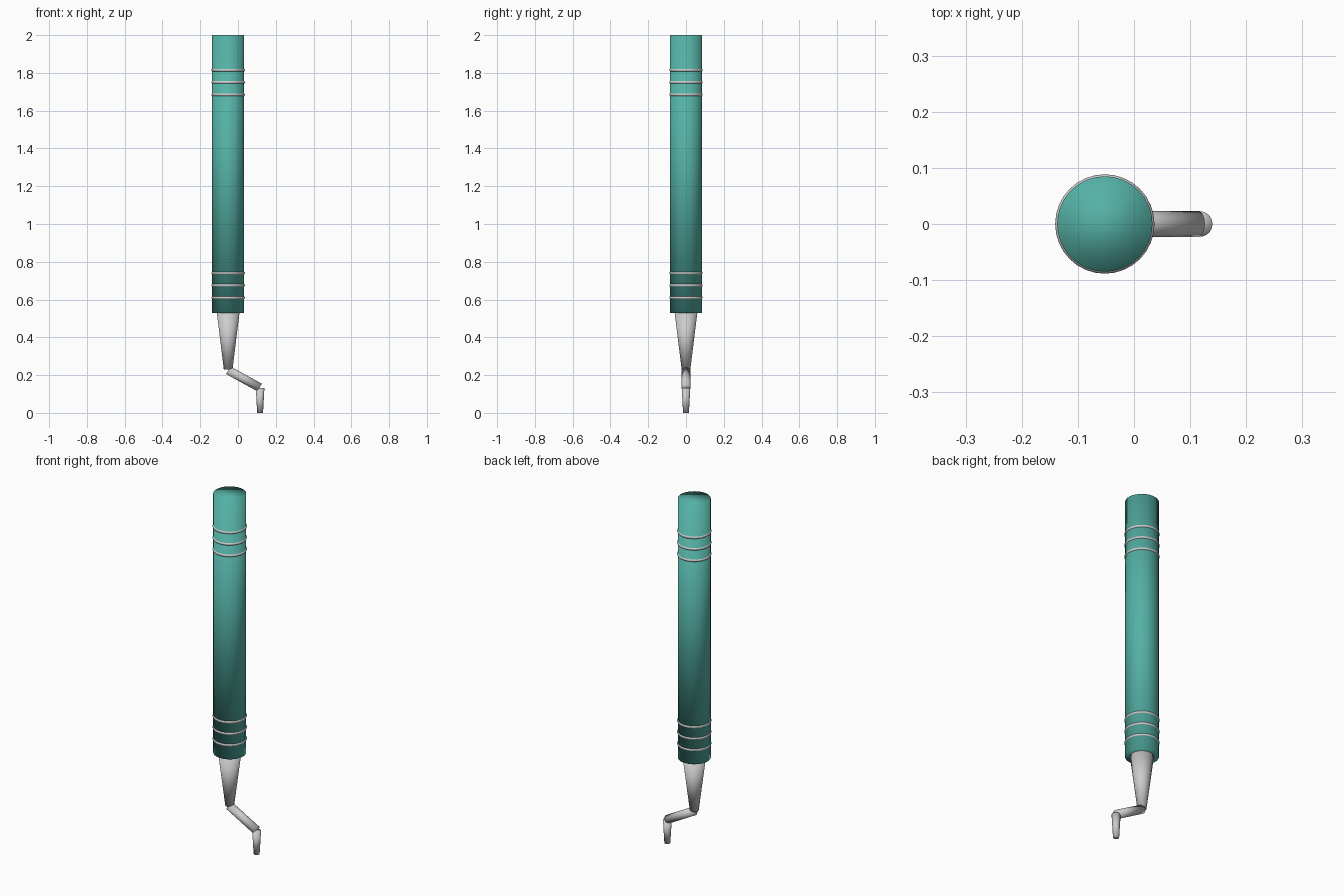
import bpy
from mathutils import Vector

if "Cube" in bpy.data.objects:
    bpy.data.objects.remove(bpy.data.objects["Cube"])

AXIS_X = -0.052   # handle axis
SIDES = 32

teal = bpy.data.materials.new("teal_plastic")
teal.diffuse_color = (0.09, 0.44, 0.38, 1.0)
teal.use_nodes = True
teal.node_tree.nodes["Principled BSDF"].inputs["Base Color"].default_value = teal.diffuse_color


def rod(name, start, end, r_start, r_end, mat=None):
    """Capped, smooth (optionally tapered) rod between two points."""
    a, b = Vector(start), Vector(end)
    d = b - a
    bpy.ops.mesh.primitive_cone_add(vertices=SIDES, radius1=r_start, radius2=r_end,
                                    depth=d.length, location=(a + b) / 2,
                                    rotation=d.to_track_quat('Z', 'Y').to_euler())
    ob = bpy.context.object
    ob.name = name
    bpy.ops.object.shade_smooth()
    if mat:
        ob.data.materials.append(mat)
    return ob


# Handle
rod("handle", (AXIS_X, 0, 0.53), (AXIS_X, 0, 2.0), 0.085, 0.085, teal)

# Grip rings: three near each end
for group, z0 in (("lower", 0.61), ("upper", 1.685)):
    for i in range(3):
        bpy.ops.mesh.primitive_torus_add(major_segments=SIDES, minor_segments=12,
                                         major_radius=0.0805, minor_radius=0.008,
                                         location=(AXIS_X, 0, z0 + 0.065 * i))
        bpy.context.object.name = f"{group}_grip_ring_{i + 1}"
        bpy.ops.object.shade_smooth()

# Tapered neck, angled shank and working tip
rod("neck", (AXIS_X, 0, 0.23), (AXIS_X, 0, 0.53), 0.023, 0.06)
rod("shank", (AXIS_X, 0, 0.226), (0.115, 0, 0.134), 0.0232, 0.0232)
rod("tip", (0.117, 0, 0.0), (0.117, 0, 0.132), 0.0155, 0.0228)
